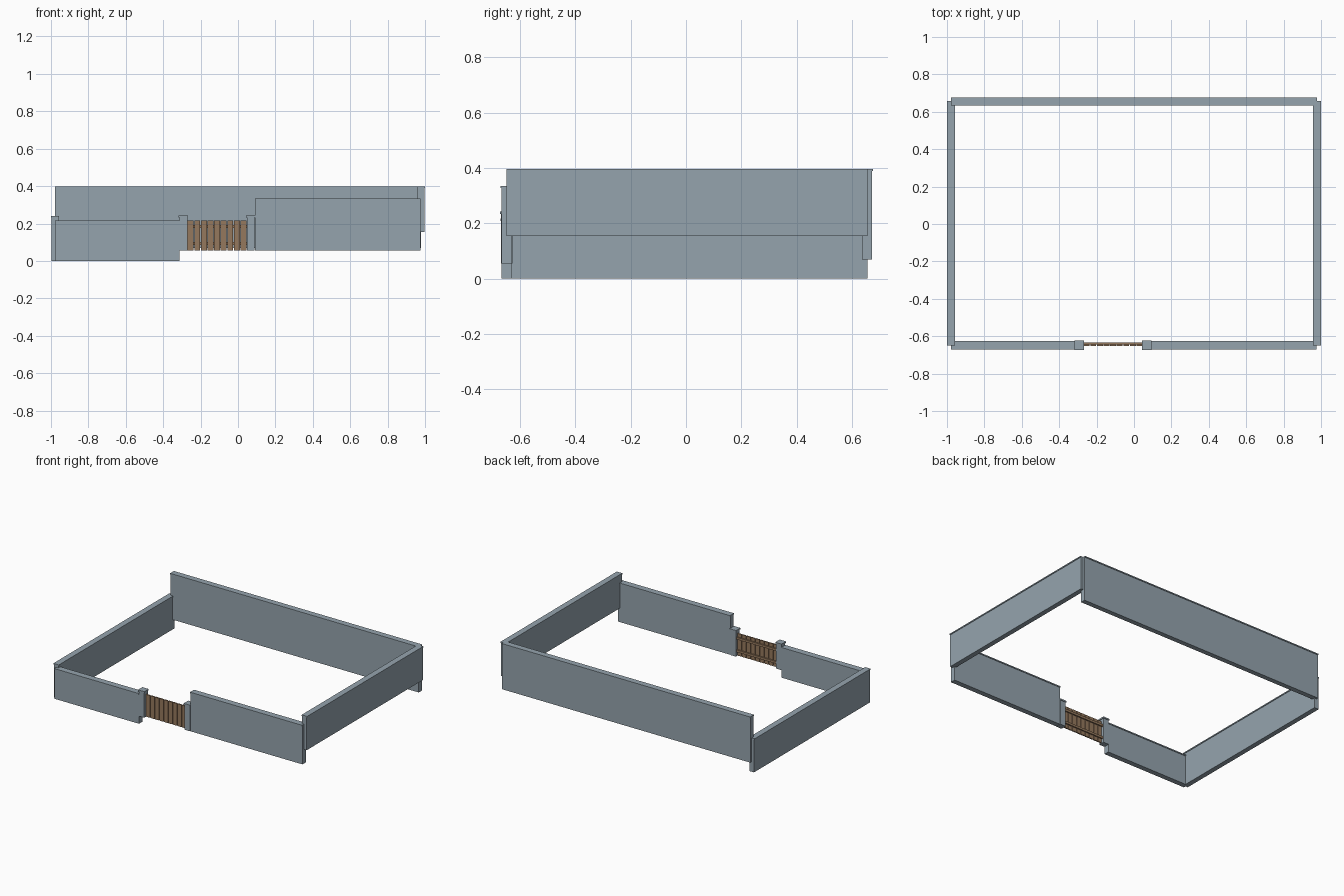
import bpy, bmesh
from mathutils import Matrix, Vector

if "Cube" in bpy.data.objects:
    bpy.data.objects.remove(bpy.data.objects["Cube"])


def material(name, rgb):
    m = bpy.data.materials.new(name)
    m.diffuse_color = (*rgb, 1)
    m.use_nodes = True
    m.node_tree.nodes["Principled BSDF"].inputs["Base Color"].default_value = m.diffuse_color
    return m


STONE = material("stone", (0.30, 0.37, 0.42))
WOOD = material("wood", (0.30, 0.19, 0.11))


def boxes(name, parts, mat):
    """One object from (x0, x1, y0, y1, z0, z1) boxes."""
    bm = bmesh.new()
    for x0, x1, y0, y1, z0, z1 in parts:
        mid = Vector((x0 + x1, y0 + y1, z0 + z1)) / 2
        size = Matrix.Diagonal((x1 - x0, y1 - y0, z1 - z0, 1))
        bmesh.ops.create_cube(bm, size=1, matrix=Matrix.Translation(mid) @ size)
    me = bpy.data.meshes.new(name)
    bm.to_mesh(me)
    bm.free()
    me.materials.append(mat)
    bpy.context.collection.objects.link(bpy.data.objects.new(name, me))


def wall(name, x0, x1, y0, y1, z0, z1, cap=0.008, over=0.004):
    """Wall body with a thin coping that overhangs the two long sides."""
    ox, oy = (0, over) if x1 - x0 > y1 - y0 else (over, 0)
    boxes(name, [(x0, x1, y0, y1, z0, z1 - cap)], STONE)
    boxes(name + "_coping", [(x0 - ox, x1 + ox, y0 - oy, y1 + oy, z1 - cap, z1)], STONE)


# Walls, stepped in height around the yard
wall("back_wall", -0.978, 0.978, 0.637, 0.672, 0.07, 0.397)
wall("left_wall", -0.996, -0.961, -0.65, 0.657, 0.0, 0.24)
wall("right_wall", 0.961, 0.996, -0.65, 0.657, 0.155, 0.397)
wall("front_left_wall", -0.978, -0.313, -0.667, -0.63, 0.0, 0.217)
wall("front_right_wall", 0.092, 0.975, -0.667, -0.63, 0.055, 0.335)

# Gate posts with caps
for side, x in (("left", -0.292), ("right", 0.068)):
    boxes(side + "_gate_post", [(x - .021, x + .021, -.669, -.627, .055, .233)], STONE)
    boxes(side + "_gate_post_cap", [(x - .025, x + .025, -.673, -.623, .233, .243)], STONE)

# Gate: upright planks on two rails
N, G0, G1 = 9, -0.271, 0.047
step = (G1 - G0) / N
boxes("gate_planks", [(G0 + i * step + .002, G0 + (i + 1) * step - .002,
                       -.652, -.643, .057, .215) for i in range(N)], WOOD)
boxes("gate_rails", [(G0, G1, -.643, -.634, z, z + .016) for z in (.085, .175)], WOOD)
